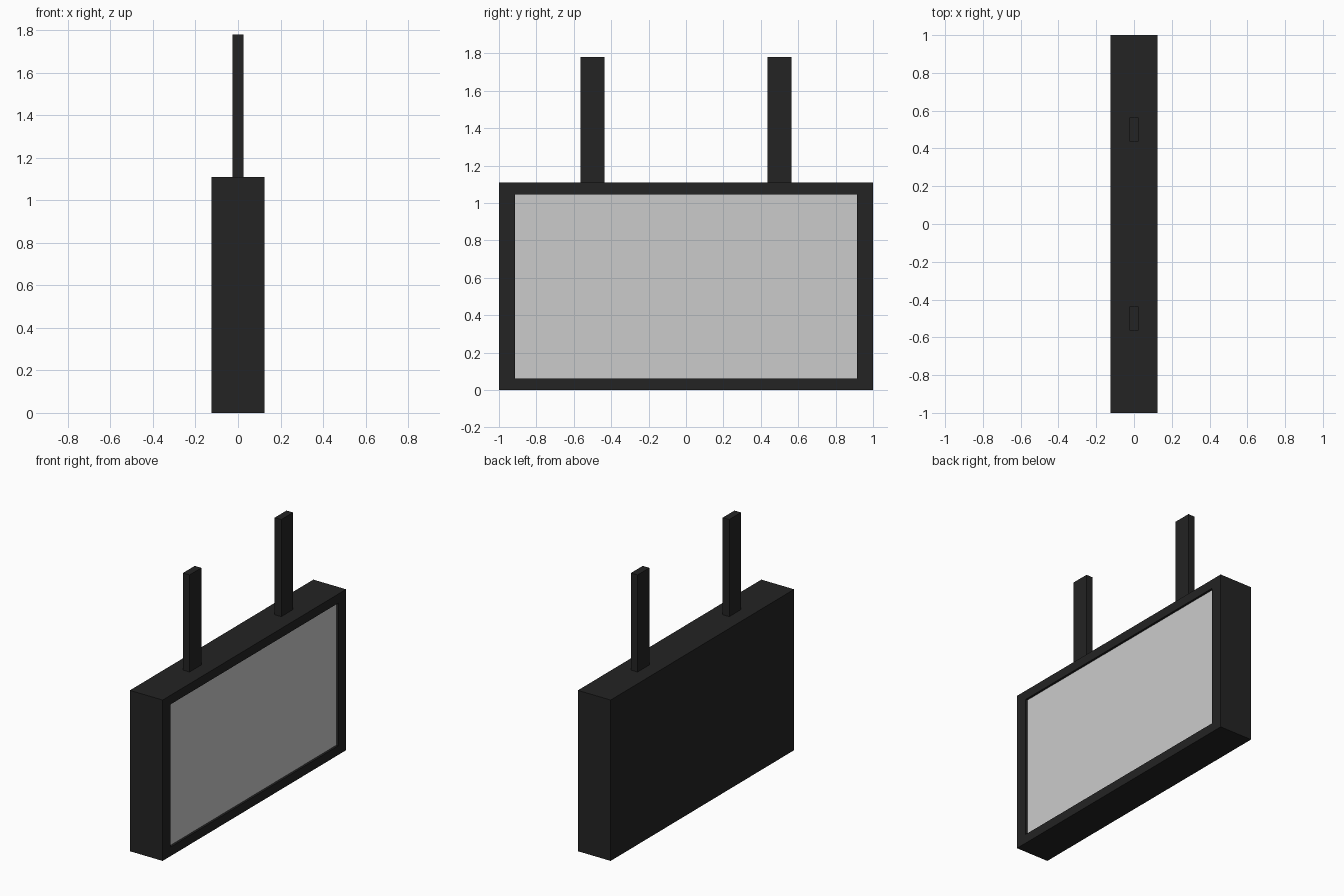
import bpy, bmesh
from mathutils import Vector

if "Cube" in bpy.data.objects:
    bpy.data.objects.remove(bpy.data.objects["Cube"])

DEPTH, WIDTH, HEIGHT = 0.25, 2.0, 1.11
SCREEN_Y, SCREEN_Z0, SCREEN_Z1 = 0.915, 0.063, 1.047
RECESS = 0.015
POST_X, POST_Y, TOP = 0.05, 0.128, 1.78

dark = bpy.data.materials.new("dark_metal")
dark.diffuse_color = (0.017, 0.017, 0.017, 1)
dark.use_nodes = True
dark.node_tree.nodes["Principled BSDF"].inputs["Base Color"].default_value = dark.diffuse_color


def box(size, center):
    bm = bmesh.new()
    bmesh.ops.create_cube(bm, size=1)
    bmesh.ops.scale(bm, vec=Vector(size), verts=bm.verts)
    bmesh.ops.translate(bm, vec=Vector(center), verts=bm.verts)
    return bm


def make(name, bm, mat=None):
    mesh = bpy.data.meshes.new(name)
    bm.to_mesh(mesh)
    bm.free()
    ob = bpy.data.objects.new(name, mesh)
    bpy.context.collection.objects.link(ob)
    if mat:
        mesh.materials.append(mat)
    return ob


# Casing: box with a framed, recessed opening on the +x side
bm = box((DEPTH, WIDTH, HEIGHT), (0, 0, HEIGHT / 2))
bm.normal_update()
face = max(bm.faces, key=lambda f: f.normal.x)
bmesh.ops.inset_region(bm, faces=[face], thickness=0.06)
for v in face.verts:
    v.co.y = SCREEN_Y if v.co.y > 0 else -SCREEN_Y
    v.co.z = SCREEN_Z1 if v.co.z > HEIGHT / 2 else SCREEN_Z0
bmesh.ops.inset_region(bm, faces=[face], thickness=0, depth=-RECESS)
for v in face.verts:
    v.co.x = DEPTH / 2 - RECESS
bmesh.ops.delete(bm, geom=[face], context='FACES_ONLY')
make("casing", bm, dark)

# Screen panel filling the bottom of the recess
x = DEPTH / 2 - RECESS
bm = bmesh.new()
bm.faces.new([bm.verts.new((x, y, z)) for y, z in (
    (-SCREEN_Y, SCREEN_Z0), (SCREEN_Y, SCREEN_Z0),
    (SCREEN_Y, SCREEN_Z1), (-SCREEN_Y, SCREEN_Z1))])
make("screen", bm)

# Two hanging posts
for side, y in (("front", -0.5), ("back", 0.5)):
    post = box((POST_X, POST_Y, TOP - HEIGHT), (0, y, (TOP + HEIGHT) / 2))
    make(side + "_hanging_post", post, dark)
